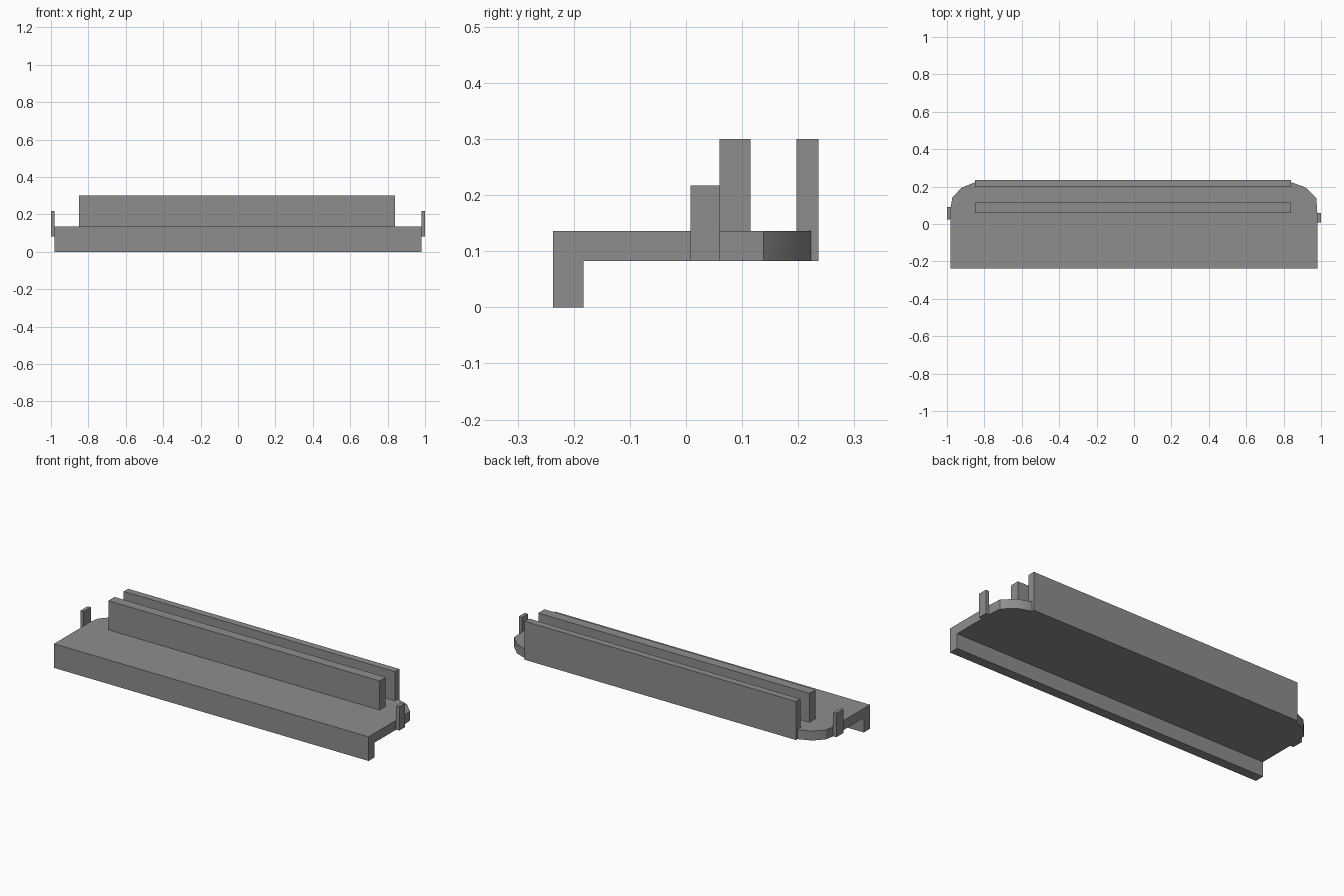
import bpy, bmesh

if "Cube" in bpy.data.objects:
    bpy.data.objects.remove(bpy.data.objects["Cube"])

grey = bpy.data.materials.new("mid grey")
grey.diffuse_color = (0.27, 0.27, 0.27, 1)
grey.use_nodes = True
grey.node_tree.nodes["Principled BSDF"].inputs["Base Color"].default_value = grey.diffuse_color


def prism(name, points, direction):
    """Extrude a flat polygon along a direction."""
    bm = bmesh.new()
    face = bm.faces.new([bm.verts.new(p) for p in points])
    new = bmesh.ops.extrude_face_region(bm, geom=[face])["geom"]
    bmesh.ops.translate(bm, vec=direction,
                        verts=[g for g in new if isinstance(g, bmesh.types.BMVert)])
    bmesh.ops.recalc_face_normals(bm, faces=bm.faces)
    mesh = bpy.data.meshes.new(name)
    bm.to_mesh(mesh)
    bm.free()
    mesh.materials.append(grey)
    ob = bpy.data.objects.new(name, mesh)
    bpy.context.collection.objects.link(ob)
    return ob


def box(name, x0, x1, y0, y1, z0, z1):
    return prism(name, [(x0, y0, z0), (x1, y0, z0), (x1, y1, z0), (x0, y1, z0)],
                 (0, 0, z1 - z0))


LOW, TOP, RAIL = 0.083, 0.136, 0.3

# Shelf with a square front and rounded rear corners
outline = [(-0.98, -0.183), (0.98, -0.183), (0.98, 0.06), (0.975, 0.138),
           (0.915, 0.197), (0.84, 0.223), (-0.85, 0.223), (-0.922, 0.194),
           (-0.971, 0.142), (-0.98, 0.09)]
shelf = prism("shelf", [(x, y, LOW) for x, y in outline], (0, 0, TOP - LOW))
bpy.context.view_layer.objects.active = shelf
shelf.select_set(True)
bpy.ops.object.shade_smooth_by_angle()

# Front lip hanging below the shelf
box("front_lip", -0.98, 0.98, -0.237, -0.183, 0, TOP)

# Two long upright rails
box("middle_rail", -0.85, 0.84, 0.06, 0.115, TOP, RAIL)
box("rear_rail", -0.85, 0.84, 0.197, 0.236, LOW, RAIL)

# Small end tabs
box("left_tab", -1.0, -0.98, 0.025, 0.09, LOW, 0.217)
box("right_tab", 0.98, 1.0, 0.008, 0.06, LOW, 0.217)
